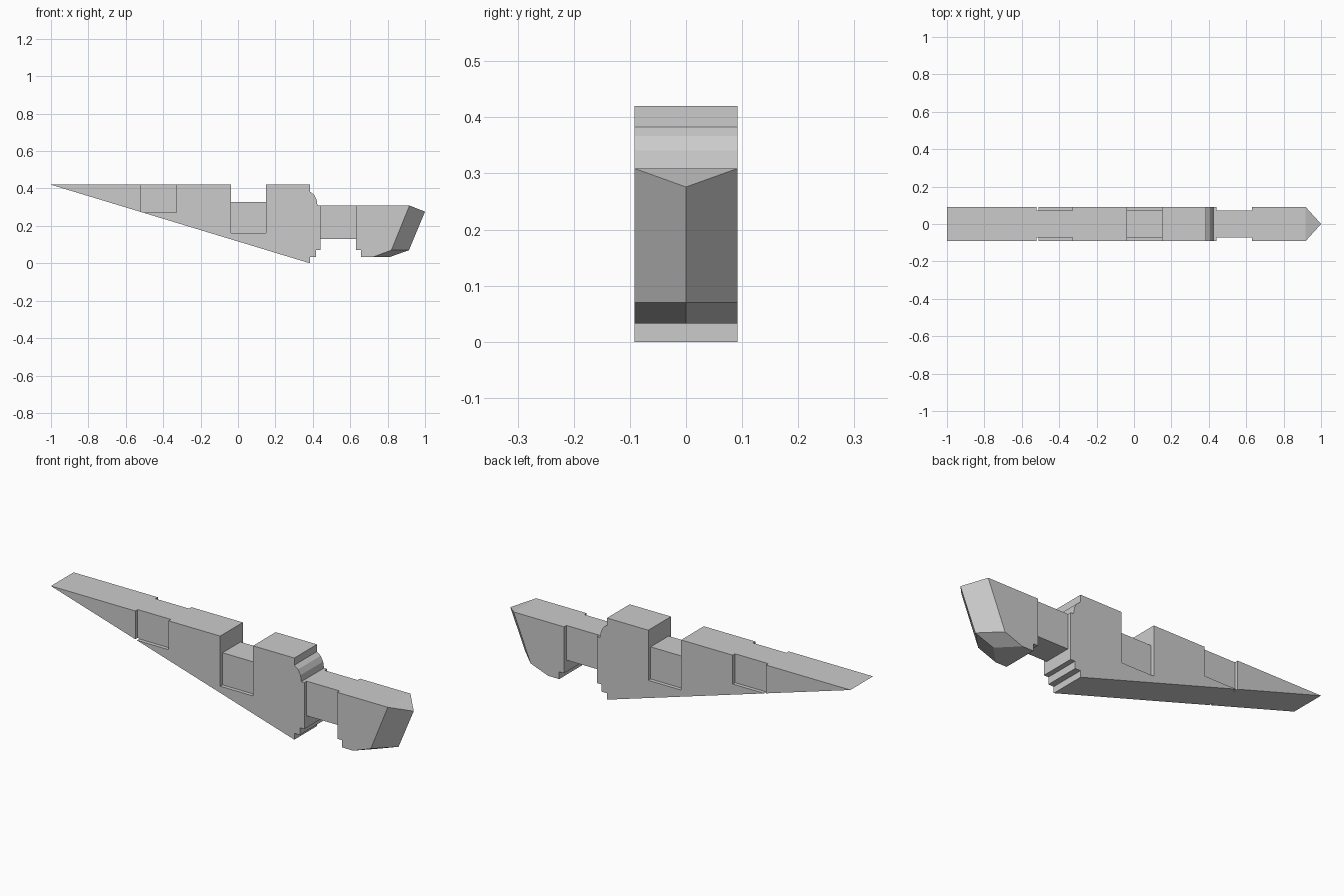
import bpy, bmesh

if "Cube" in bpy.data.objects:
    bpy.data.objects.remove(bpy.data.objects["Cube"])

W = 0.092      # half thickness
R = 0.073      # half thickness inside the recesses


def loft(name, sections):
    """Skin matching (x, z) profiles placed at increasing y, capping both ends."""
    bm = bmesh.new()
    rings = [[bm.verts.new((x, y, z)) for x, z in pts] for y, pts in sections]
    n = len(rings[0])
    for a, b in zip(rings, rings[1:]):
        for i in range(n):
            j = (i + 1) % n
            bm.faces.new((a[i], a[j], b[j], b[i]))
    bm.faces.new(rings[0])
    bm.faces.new(rings[-1])
    bmesh.ops.remove_doubles(bm, verts=bm.verts, dist=1e-5)
    bmesh.ops.recalc_face_normals(bm, faces=bm.faces)
    mesh = bpy.data.meshes.new(name)
    bm.to_mesh(mesh)
    bm.free()
    ob = bpy.data.objects.new(name, mesh)
    bpy.context.collection.objects.link(ob)
    return ob


def box(name, x0, x1, y0, y1, z0, z1):
    pts = [(x0, z0), (x1, z0), (x1, z1), (x0, z1)]
    return loft(name, [(y0, pts), (y1, pts)])


def cut(target, *bounds):
    """Subtract a box from the target and remove the cutter."""
    cutter = box("cutter", *bounds)
    cutter.hide_render = True
    mod = target.modifiers.new("cut", 'BOOLEAN')
    mod.operation = 'DIFFERENCE'
    mod.solver = 'EXACT'
    mod.object = cutter
    bpy.context.view_layer.objects.active = target
    bpy.ops.object.modifier_apply(modifier=mod.name)
    bpy.data.objects.remove(cutter)


# Long tapered body with stepped heel and rounded shoulder
body_profile = [(-1, 0.42), (0.385, 0.0), (0.385, 0.033), (0.416, 0.033),
                (0.416, 0.07), (0.442, 0.07), (0.442, 0.309), (0.425, 0.309),
                (0.42, 0.341), (0.406, 0.367), (0.385, 0.383), (0.385, 0.42)]
body = loft("tapered_body", [(-W, body_profile), (W, body_profile)])

# Top notch, then shallow recesses on both sides
cut(body, -0.037, 0.15, -0.2, 0.2, 0.327, 0.6)
for s in (-1, 1):
    y0, y1 = sorted((s * R, s * 0.2))
    cut(body, -0.037, 0.15, y0, y1, 0.162, 0.6)
    cut(body, -0.52, -0.33, y0, y1, 0.2715, 0.6)

# Narrow neck joining body and head
box("neck", 0.442, 0.63, -R, R, 0.131, 0.309)

# Head with a pointed, ridged nose
back = [(0.917, 0.309), (0.63, 0.309), (0.63, 0.07), (0.657, 0.07), (0.657, 0.033)]
side = back + [(0.72, 0.033), (0.82, 0.07), (0.917, 0.309)]
ridge = back + [(0.81, 0.033), (0.914, 0.07), (1.0, 0.276)]
loft("head", [(-W, side), (0, ridge), (W, side)])
